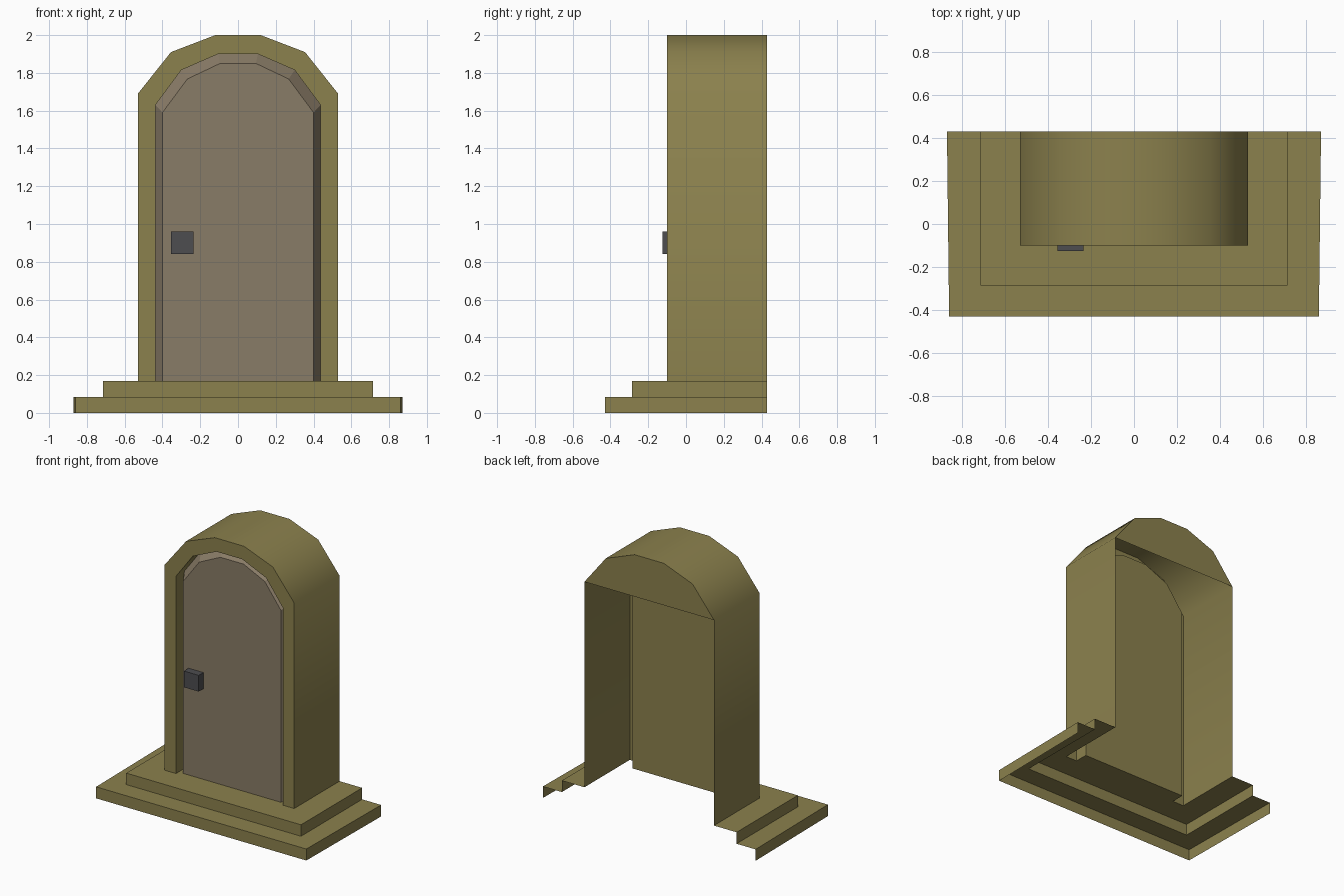
import bpy

if "Cube" in bpy.data.objects:
    bpy.data.objects.remove(bpy.data.objects["Cube"])


def material(name, rgb):
    m = bpy.data.materials.new(name)
    m.diffuse_color = (*rgb, 1)
    m.use_nodes = True
    m.node_tree.nodes["Principled BSDF"].inputs["Base Color"].default_value = m.diffuse_color
    return m


STONE = material("stone", (0.26, 0.22, 0.075))
WOOD = material("wood", (0.25, 0.20, 0.135))
IRON = material("iron", (0.075, 0.075, 0.08))

BASE, BACK, FRONT = 0.17, 0.43, -0.10


def loft(name, rings, mat, close_end=False, extra=()):
    """Skin open rings in order; extra holds further index faces."""
    n = len(rings[0])
    verts = [p for r in rings for p in r]
    faces = [(k * n + i, (k + 1) * n + i, (k + 1) * n + i + 1, k * n + i + 1)
             for k in range(len(rings) - 1) for i in range(n - 1)]
    if close_end:
        faces.append(tuple(reversed(range(len(verts) - n, len(verts)))))
    faces += extra
    me = bpy.data.meshes.new(name)
    me.from_pydata(verts, [], faces)
    me.materials.append(mat)
    ob = bpy.data.objects.new(name, me)
    bpy.context.collection.objects.link(ob)
    return ob


def arch(half, y):
    """Left half profile (x, z) mirrored to a full arch at depth y."""
    pts = [(half[0][0], BASE)] + half
    return [(-x, y, z) for x, z in pts] + [(x, y, z) for x, z in reversed(pts)]


OUTER = [(0.53, 1.69), (0.355, 1.91), (0.12, 2.0)]
INNER = [(0.437, 1.63), (0.30, 1.815), (0.105, 1.90)]
PANEL = [(0.40, 1.59), (0.268, 1.768), (0.095, 1.85)]

# Arched surround: open-backed shell, front rim, recess, and closed arch at back
surround = loft("arched_surround",
                [arch(OUTER, BACK), arch(OUTER, FRONT), arch(INNER, FRONT), arch(INNER, 0)],
                STONE, close_end=True, extra=[tuple(range(1, 7))])
bpy.ops.object.select_all(action='DESELECT')
surround.select_set(True)
bpy.context.view_layer.objects.active = surround
bpy.ops.object.shade_smooth_by_angle(angle=0.79)

# Door with chamfered border standing out of the recess
loft("door", [arch(INNER, -0.002), arch(PANEL, -0.07)], WOOD, close_end=True)


# Two steps wrapping three sides, open underneath and behind
def step_ring(w_back, w_front, y, z):
    return [(w_back, BACK, z), (w_front, y, z), (-w_front, y, z), (-w_back, BACK, z)]


loft("steps", [step_ring(0.87, 0.86, -0.43, 0), step_ring(0.87, 0.86, -0.43, 0.085),
               step_ring(0.715, 0.715, -0.285, 0.085), step_ring(0.715, 0.715, -0.285, BASE),
               step_ring(0.53, 0.53, FRONT, BASE)], STONE)

# Floor of the recess
loft("threshold", [[(0.437, 0, BASE), (0.437, FRONT, BASE)],
                   [(-0.437, 0, BASE), (-0.437, FRONT, BASE)]], STONE)

# Square handle block
bpy.ops.mesh.primitive_cube_add(size=1, location=(-0.295, -0.095, 0.9))
handle = bpy.context.object
handle.name = "handle"
handle.scale = (0.12, 0.06, 0.12)
handle.data.materials.append(IRON)
